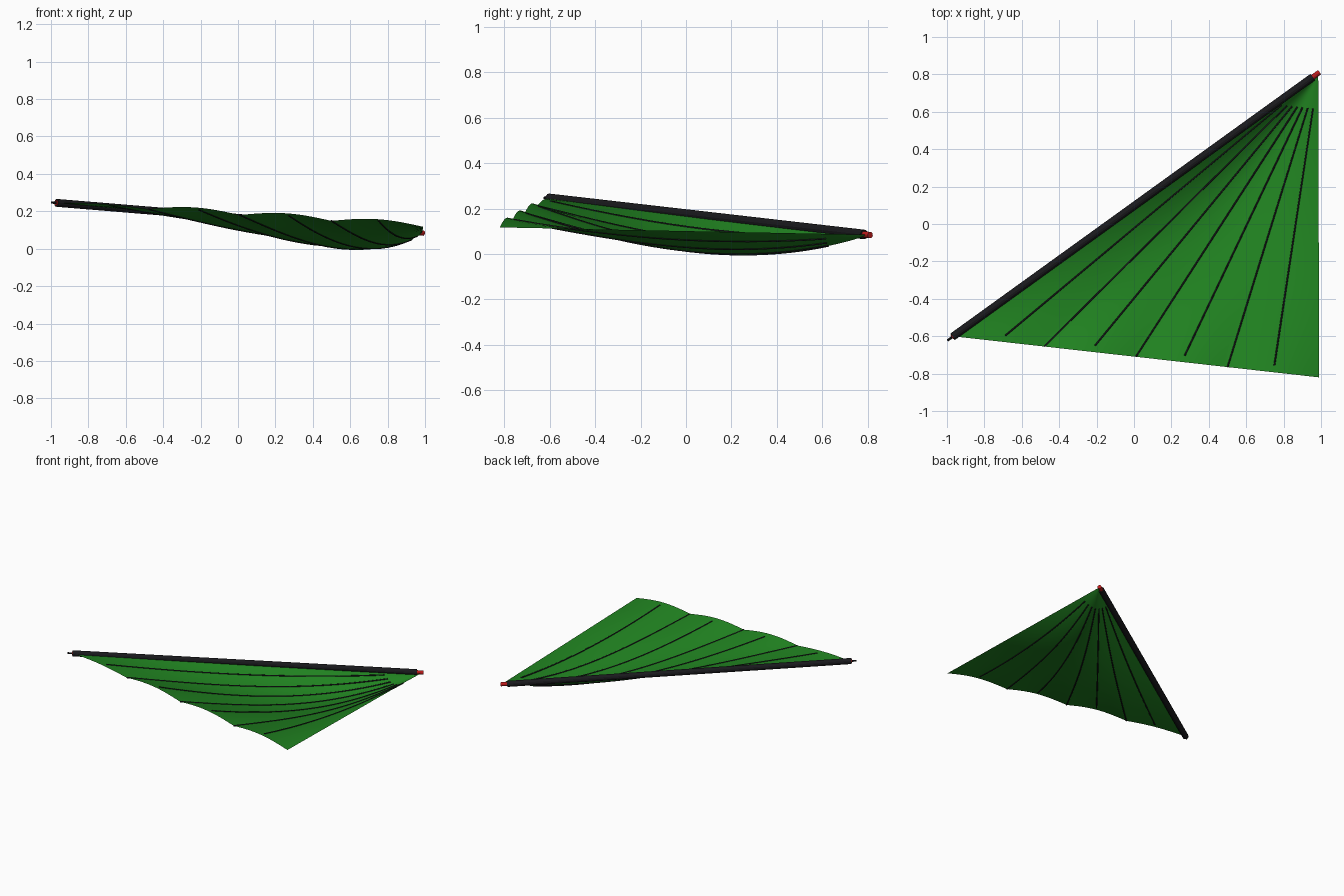
import bpy, bmesh, math
from mathutils import Vector

if "Cube" in bpy.data.objects:
    bpy.data.objects.remove(bpy.data.objects["Cube"])

APEX = Vector((0.985, 0.80, 0.085))
LEFT = Vector((-0.97, -0.60, 0.243))
RIGHT = Vector((0.99, -0.82, 0.117))


def material(name, rgb):
    m = bpy.data.materials.new(name)
    m.diffuse_color = (*rgb, 1)
    m.use_nodes = True
    m.node_tree.nodes["Principled BSDF"].inputs["Base Color"].default_value = m.diffuse_color
    return m


BLACK = material("black", (0.01, 0.01, 0.012))
GREEN = material("green", (0.015, 0.23, 0.015))
RED = material("red", (0.5, 0.01, 0.01))


def cloth(s, u):
    """Point on the cloth: s from apex to trailing edge, u across the fan."""
    p = APEX.lerp(LEFT.lerp(RIGHT, u), s)
    sag = 0.126 * math.sin(math.pi * s ** 0.85) * math.sin(math.pi * u)
    amp = 0.012 if u < 0.25 else 0.025
    p.z += amp * s ** 5 * abs(math.sin(4 * math.pi * u)) - sag
    return p


def add_mesh(name, bm, mat, smooth=True):
    me = bpy.data.meshes.new(name)
    bm.to_mesh(me)
    bm.free()
    me.materials.append(mat)
    for f in me.polygons:
        f.use_smooth = smooth
    ob = bpy.data.objects.new(name, me)
    bpy.context.collection.objects.link(ob)
    return ob


def rod(name, a, b, r1, r2, mat, sides=12):
    a, b = Vector(a), Vector(b)
    bm = bmesh.new()
    bmesh.ops.create_cone(bm, cap_ends=True, segments=sides,
                          radius1=r1, radius2=r2, depth=(b - a).length)
    ob = add_mesh(name, bm, mat, False)
    ob.location = (a + b) / 2
    ob.rotation_mode = 'QUATERNION'
    ob.rotation_quaternion = (b - a).to_track_quat('Z', 'Y')
    return ob


# triangular billowing cloth
NS, NU = 40, 64
bm = bmesh.new()
tip = bm.verts.new(APEX)
rows = [[bm.verts.new(cloth(i / NS, j / NU)) for j in range(NU + 1)]
        for i in range(1, NS + 1)]
for j in range(NU):
    bm.faces.new((tip, rows[0][j], rows[0][j + 1]))
    for a, b in zip(rows, rows[1:]):
        bm.faces.new((a[j], b[j], b[j + 1], a[j + 1]))
add_mesh("cloth", bm, GREEN)

# thin battens fanning out from the apex
for k in range(1, 8):
    end = 1.0 if k % 2 == 0 else 0.978
    cu = bpy.data.curves.new("batten", 'CURVE')
    cu.dimensions = '3D'
    cu.bevel_depth = 0.0045
    cu.bevel_resolution = 1
    cu.use_fill_caps = True
    sp = cu.splines.new('POLY')
    sp.points.add(24)
    for i, pt in enumerate(sp.points):
        pt.co = (*cloth(0.115 + (end - 0.115) * i / 24, k / 8), 1)
    cu.materials.append(BLACK)
    bpy.context.collection.objects.link(
        bpy.data.objects.new(f"batten_{k}", cu))

# black sleeve along the leading edge, red core rod, pointed tail
d = (APEX - LEFT).normalized()
A, B = Vector((-0.97, -0.603, 0.245)), Vector((0.955, 0.785, 0.086))
rod("edge_sleeve", A, B, 0.021, 0.021, BLACK)
rod("core_rod", A - d * 0.004, B + d * 0.045, 0.014, 0.014, RED)
rod("tail_pin", A - d * 0.034, A + d * 0.02, 0.006, 0.008, BLACK, 8)
